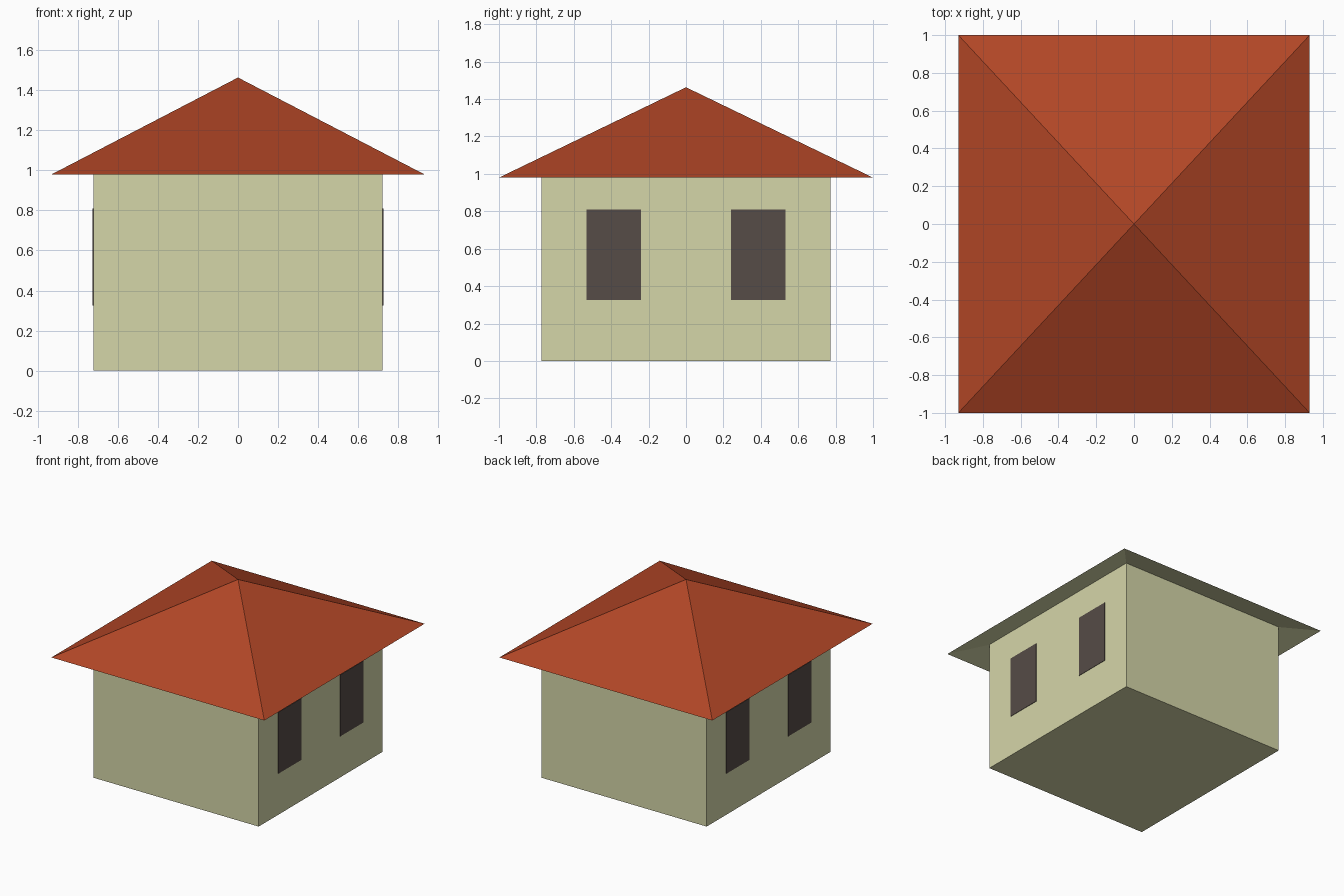
import bpy, bmesh

if "Cube" in bpy.data.objects:
    bpy.data.objects.remove(bpy.data.objects["Cube"])

HX, HY = 0.722, 0.773      # wall half sizes
RX, RY = 0.93, 1.0         # roof half sizes
WALL_TOP, EAVE, APEX = 1.035, 0.98, 1.463


def material(name, rgb):
    def lin(c):
        c /= 255
        return c / 12.92 if c <= 0.04045 else ((c + 0.055) / 1.055) ** 2.4
    m = bpy.data.materials.new(name)
    m.diffuse_color = (*[lin(c) for c in rgb], 1)
    m.use_nodes = True
    m.node_tree.nodes["Principled BSDF"].inputs["Base Color"].default_value = m.diffuse_color
    return m


cream = material("cream_wall", (213, 214, 169))
red = material("red_roof", (178, 70, 38))
dark = material("dark_window", (86, 76, 71))


def rect(bm, hx, hy, z):
    return [bm.verts.new((sx * hx, sy * hy, z))
            for sx, sy in ((-1, -1), (1, -1), (1, 1), (-1, 1))]


def bridge(bm, low, high):
    for i in range(4):
        j = (i + 1) % 4
        bm.faces.new((low[i], low[j], high[j], high[i]))


def finish(bm, name, mat):
    me = bpy.data.meshes.new(name)
    bm.to_mesh(me)
    bm.free()
    me.materials.append(mat)
    ob = bpy.data.objects.new(name, me)
    bpy.context.collection.objects.link(ob)
    return ob


# Walls with floor, and the sloping underside of the eaves
bm = bmesh.new()
base, top, eave = rect(bm, HX, HY, 0), rect(bm, HX, HY, WALL_TOP), rect(bm, RX, RY, EAVE)
bm.faces.new(base[::-1])
bridge(bm, base, top)
bridge(bm, top, eave)
finish(bm, "walls_and_eaves", cream)

# Pyramid roof
bm = bmesh.new()
eave = rect(bm, RX, RY, EAVE)
peak = bm.verts.new((0, 0, APEX))
for i in range(4):
    bm.faces.new((eave[i], eave[(i + 1) % 4], peak))
finish(bm, "roof", red)

# Thin window plates, two on each side wall
for sx, side in ((1, "right"), (-1, "left")):
    for sy, end in ((-1, "front"), (1, "back")):
        bm = bmesh.new()
        bmesh.ops.create_cube(bm, size=1)
        bmesh.ops.scale(bm, vec=(0.006, 0.29, 0.485), verts=bm.verts)
        bmesh.ops.translate(bm, vec=(sx * HX, sy * 0.386, 0.568), verts=bm.verts)
        finish(bm, f"window_{side}_{end}", dark)
